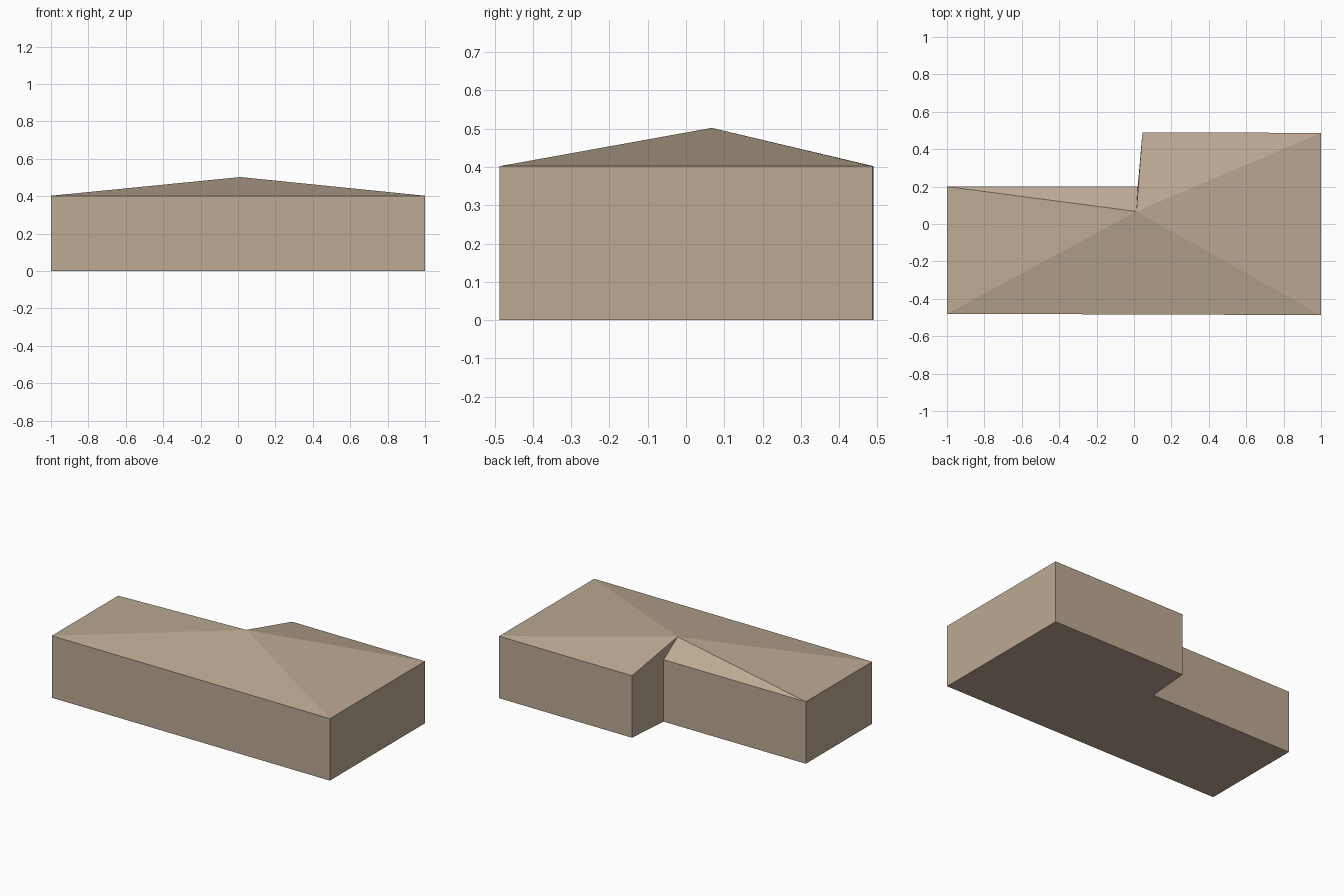
import bpy
import bmesh

default = bpy.data.objects.get("Cube")
if default:
    bpy.data.objects.remove(default, do_unlink=True)

# L-shaped footprint, anticlockwise from the front right corner
FOOTPRINT = [(-1, -0.48), (1, -0.487), (1, 0.487),
             (0.045, 0.49), (0.02, 0.2), (-1, 0.2)]
EAVES = 0.402
APEX = (0.013, 0.067, 0.502)

stone = bpy.data.materials.new("warm_stone")
stone.use_nodes = True
colour = (0.51, 0.40, 0.295, 1)
stone.diffuse_color = colour
stone.node_tree.nodes["Principled BSDF"].inputs["Base Color"].default_value = colour


def add_part(name, bm):
    mesh = bpy.data.meshes.new(name)
    bm.to_mesh(mesh)
    bm.free()
    mesh.materials.append(stone)
    obj = bpy.data.objects.new(name, mesh)
    bpy.context.collection.objects.link(obj)
    return obj


def ring(bm, z):
    return [bm.verts.new((x, y, z)) for x, y in FOOTPRINT]


def each_edge(loop):
    return zip(loop, loop[1:] + loop[:1])


# Walls with a closed floor
bm = bmesh.new()
base, top = ring(bm, 0), ring(bm, EAVES)
bm.faces.new(base[::-1])
for (a, b), (c, d) in zip(each_edge(base), each_edge(top)):
    bm.faces.new((a, b, d, c))
add_part("building_walls", bm)

# Roof: every eave rises to a single peak
bm = bmesh.new()
eaves = ring(bm, EAVES)
peak = bm.verts.new(APEX)
for a, b in each_edge(eaves):
    bm.faces.new((a, b, peak))
add_part("hipped_roof", bm)
